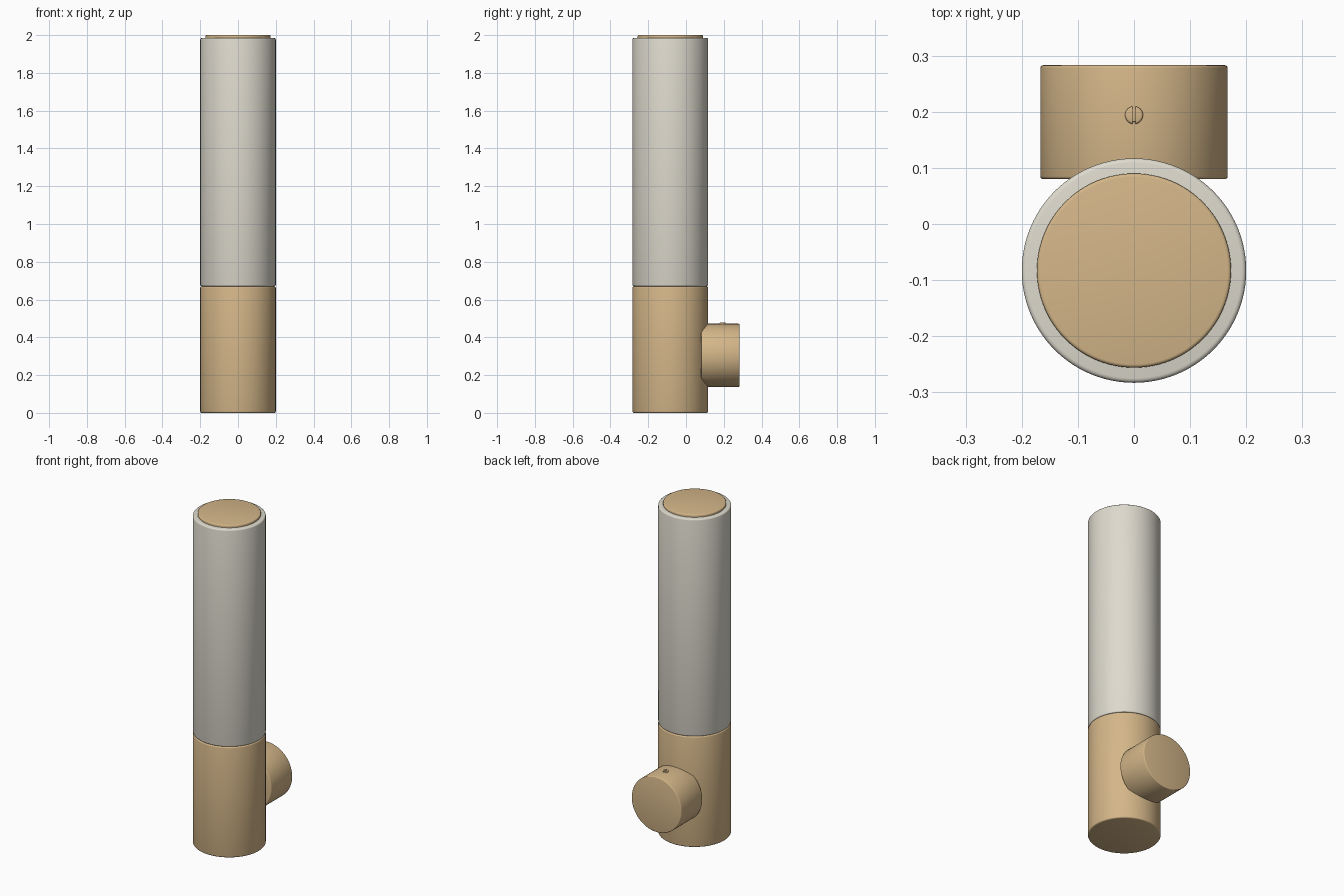
import bpy, bmesh, math
from mathutils import Matrix, Vector

old = bpy.data.objects.get("Cube")
if old:
    bpy.data.objects.remove(old, do_unlink=True)


def material(name, rgb):
    m = bpy.data.materials.new(name)
    m.use_nodes = True
    m.diffuse_color = (*rgb, 1)
    bsdf = m.node_tree.nodes["Principled BSDF"]
    bsdf.inputs["Base Color"].default_value = (*rgb, 1)
    bsdf.inputs["Roughness"].default_value = 0.5
    return m


brass = material("satin brass", (0.66, 0.47, 0.25))
glass = material("frosted white", (0.73, 0.70, 0.615))


def rod(name, radius, start, end, mat, fillet=0.008, segments=96, gap=0.0):
    """Filleted solid cylinder from start to end; a gap leaves a slot along x = 0."""
    start, end = Vector(start), Vector(end)
    axis = end - start
    bm = bmesh.new()
    bmesh.ops.create_cone(bm, cap_ends=True, segments=segments,
                          radius1=radius, radius2=radius, depth=axis.length)
    rims = [e for e in bm.edges if abs(e.verts[0].co.z - e.verts[1].co.z) < 1e-6]
    bmesh.ops.bevel(bm, geom=rims, offset=fillet, segments=3,
                    profile=0.5, affect='EDGES')
    if gap:
        cut = bmesh.ops.bisect_plane(bm, geom=bm.verts[:] + bm.edges[:] + bm.faces[:],
                                     plane_co=(gap / 2, 0, 0), plane_no=(1, 0, 0),
                                     clear_inner=True)
        bmesh.ops.contextual_create(
            bm, geom=[g for g in cut["geom_cut"] if isinstance(g, bmesh.types.BMEdge)])
        bmesh.ops.recalc_face_normals(bm, faces=bm.faces[:])
    turn = axis.to_track_quat('Z', 'Y').to_matrix().to_4x4() if axis.z <= 0 else Matrix()
    bm.transform(Matrix.Translation((start + end) / 2) @ turn)
    mesh = bpy.data.meshes.new(name)
    bm.to_mesh(mesh)
    bm.free()
    mesh.materials.append(mat)
    obj = bpy.data.objects.new(name, mesh)
    bpy.context.collection.objects.link(obj)
    if gap:
        mirror = obj.modifiers.new("other_half", 'MIRROR')
        mirror.use_mirror_merge = False
    bpy.ops.object.select_all(action='DESELECT')
    bpy.context.view_layer.objects.active = obj
    obj.select_set(True)
    bpy.ops.object.shade_smooth_by_angle(angle=math.radians(35))
    return obj


TUBE_Y = -0.083
MOUNT_Z = 0.305
SCREW_Y = 0.194

# Upright body: brass base, frosted shade and top cap
rod("base_tube", 0.2, (0, TUBE_Y, 0), (0, TUBE_Y, 0.67), brass)
rod("shade_tube", 0.2, (0, TUBE_Y, 0.67), (0, TUBE_Y, 1.985), glass)
rod("top_cap", 0.173, (0, TUBE_Y, 1.96), (0, TUBE_Y, 2.0), brass, fillet=0.006)

# Round wall mount behind the base
rod("wall_mount", 0.167, (0, 0.08, MOUNT_Z), (0, 0.283, MOUNT_Z), brass, fillet=0.005)

# Slotted locking screw on top of the mount
rod("screw_seat", 0.012, (0, SCREW_Y, 0.45), (0, SCREW_Y, 0.474), brass,
    fillet=0.001, segments=32)
rod("screw_head", 0.016, (0, SCREW_Y, 0.45), (0, SCREW_Y, 0.479), brass,
    fillet=0.004, segments=32, gap=0.005)
